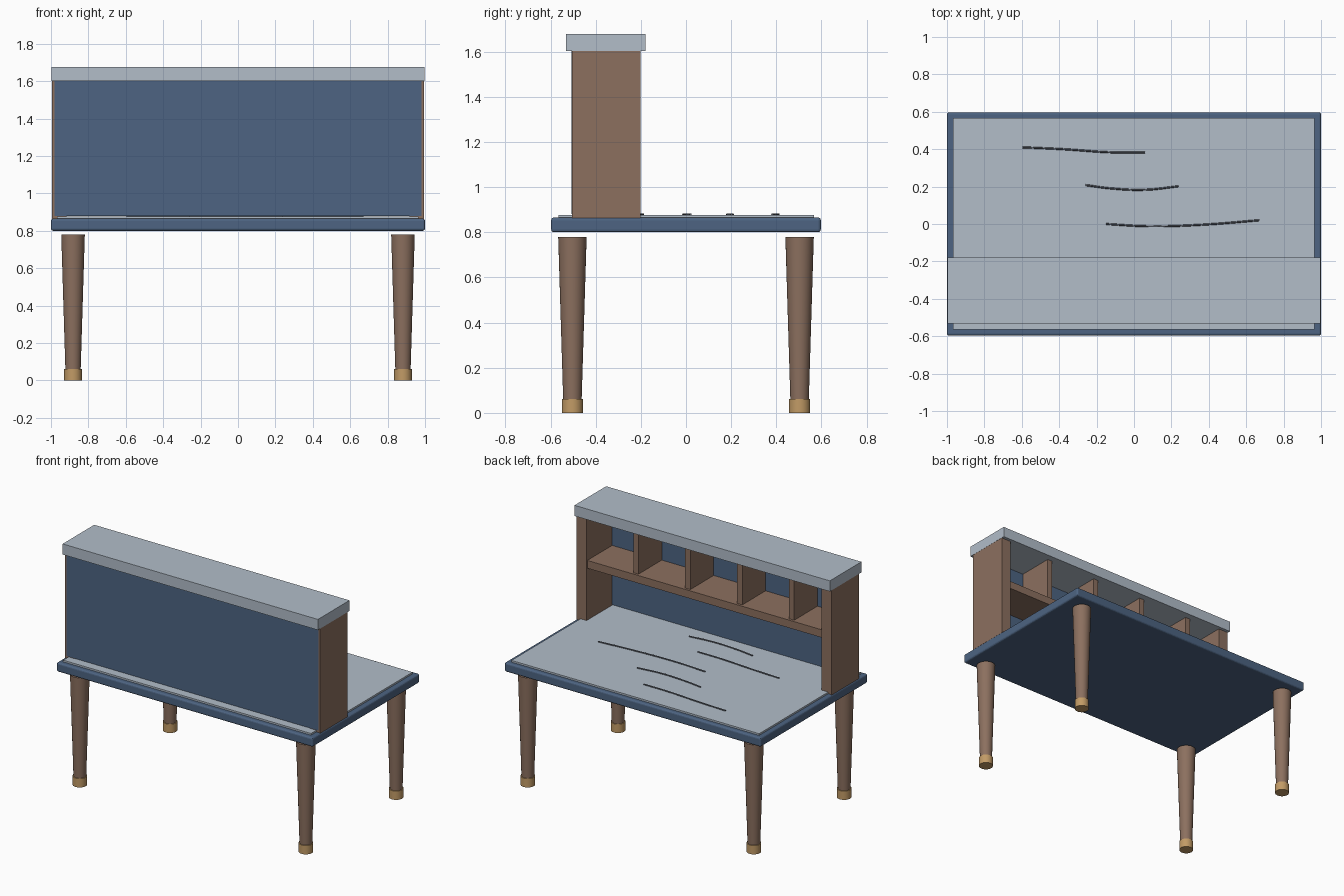
import bpy, bmesh, math

if "Cube" in bpy.data.objects:
    bpy.data.objects.remove(bpy.data.objects["Cube"])


def material(name, rgb):
    def linear(c):
        c /= 255
        return c / 12.92 if c <= 0.04045 else ((c + 0.055) / 1.055) ** 2.4
    mat = bpy.data.materials.new(name)
    mat.diffuse_color = (*[linear(c) for c in rgb], 1)
    mat.use_nodes = True
    mat.node_tree.nodes["Principled BSDF"].inputs["Base Color"].default_value = mat.diffuse_color
    return mat


BLUE = material("slate blue paint", (77, 100, 130))
BROWN = material("brown wood", (140, 112, 95))
PALE = material("pale grey top", (178, 189, 201))
GOLD = material("brass", (194, 155, 102))
DARK = material("dark grain", (88, 93, 102))


def box(name, x, y, z, mat, bevel=0):
    """Box from (min, max) ranges, with an optional rounded edge."""
    bm = bmesh.new()
    bmesh.ops.create_cube(bm, size=1)
    for v in bm.verts:
        for i, (lo, hi) in enumerate((x, y, z)):
            v.co[i] = hi if v.co[i] > 0 else lo
    mesh = bpy.data.meshes.new(name)
    bm.to_mesh(mesh)
    bm.free()
    mesh.materials.append(mat)
    obj = bpy.data.objects.new(name, mesh)
    bpy.context.collection.objects.link(obj)
    if bevel:
        mod = obj.modifiers.new("soft_edge", "BEVEL")
        mod.width = bevel
        mod.segments = 3
    return obj


def cone(name, x, y, z0, z1, r0, r1, mat):
    """Upright tapered cylinder with smooth sides."""
    bpy.ops.mesh.primitive_cone_add(vertices=32, radius1=r0, radius2=r1, depth=z1 - z0,
                                    location=(x, y, (z0 + z1) / 2))
    obj = bpy.context.object
    obj.name = name
    obj.data.materials.append(mat)
    bpy.ops.object.shade_smooth_by_angle(angle=math.radians(40))


# Desk slab and inset writing surface
box("desk_slab", (-1, 1), (-0.597, 0.597), (0.80, 0.865), BLUE, 0.012)
box("writing_surface", (-0.968, 0.965), (-0.565, 0.567), (0.862, 0.877), PALE)

# Tapered legs with brass feet
for x in (-0.882, 0.882):
    for y in (-0.503, 0.503):
        cone("leg", x, y, 0.03, 0.78, 0.040, 0.063, BROWN)
        cone("foot_cap", x, y, 0, 0.062, 0.047, 0.047, GOLD)

# Hutch: sides, back panel, shelf, dividers and cap
for s in (-1, 1):
    box("hutch_side", sorted((s * 0.917, s * 0.995)), (-0.505, -0.202), (0.863, 1.603), BROWN)
box("hutch_back", (-0.982, 0.982), (-0.507, -0.487), (0.88, 1.603), BLUE)
box("hutch_shelf", (-0.92, 0.92), (-0.503, -0.21), (1.243, 1.298), BROWN)
for i in range(4):
    x = 0.55 - 0.405 * i
    box("hutch_divider", (x - 0.02, x + 0.02), (-0.495, -0.227), (1.29, 1.603), BROWN)
box("hutch_cap", (-0.996, 0.996), (-0.532, -0.18), (1.602, 1.677), PALE)

# Fine grain lines lying on the writing surface
GRAIN = [
    ((-0.595, 0.41), (-0.38, 0.40), (-0.12, 0.383), (0.06, 0.382)),
    ((-0.26, 0.208), (-0.12, 0.19), (0.06, 0.183), (0.24, 0.202)),
    ((-0.15, 0.0), (0.08, -0.012), (0.38, -0.003), (0.67, 0.02)),
    ((-0.595, -0.19), (-0.38, -0.20), (-0.12, -0.217), (0.06, -0.218)),
    ((-0.26, -0.372), (-0.12, -0.39), (0.06, -0.397), (0.24, -0.378)),
]
for points in GRAIN:
    curve = bpy.data.curves.new("grain_line", "CURVE")
    curve.dimensions = "3D"
    curve.bevel_depth = 0.005
    curve.bevel_resolution = 1
    curve.use_fill_caps = True
    curve.resolution_u = 6
    spline = curve.splines.new("BEZIER")
    spline.bezier_points.add(len(points) - 1)
    for bp, (x, y) in zip(spline.bezier_points, points):
        bp.co = (x, y, 0.879)
        bp.handle_left_type = bp.handle_right_type = "AUTO"
    curve.materials.append(DARK)
    bpy.context.collection.objects.link(bpy.data.objects.new("grain_line", curve))
